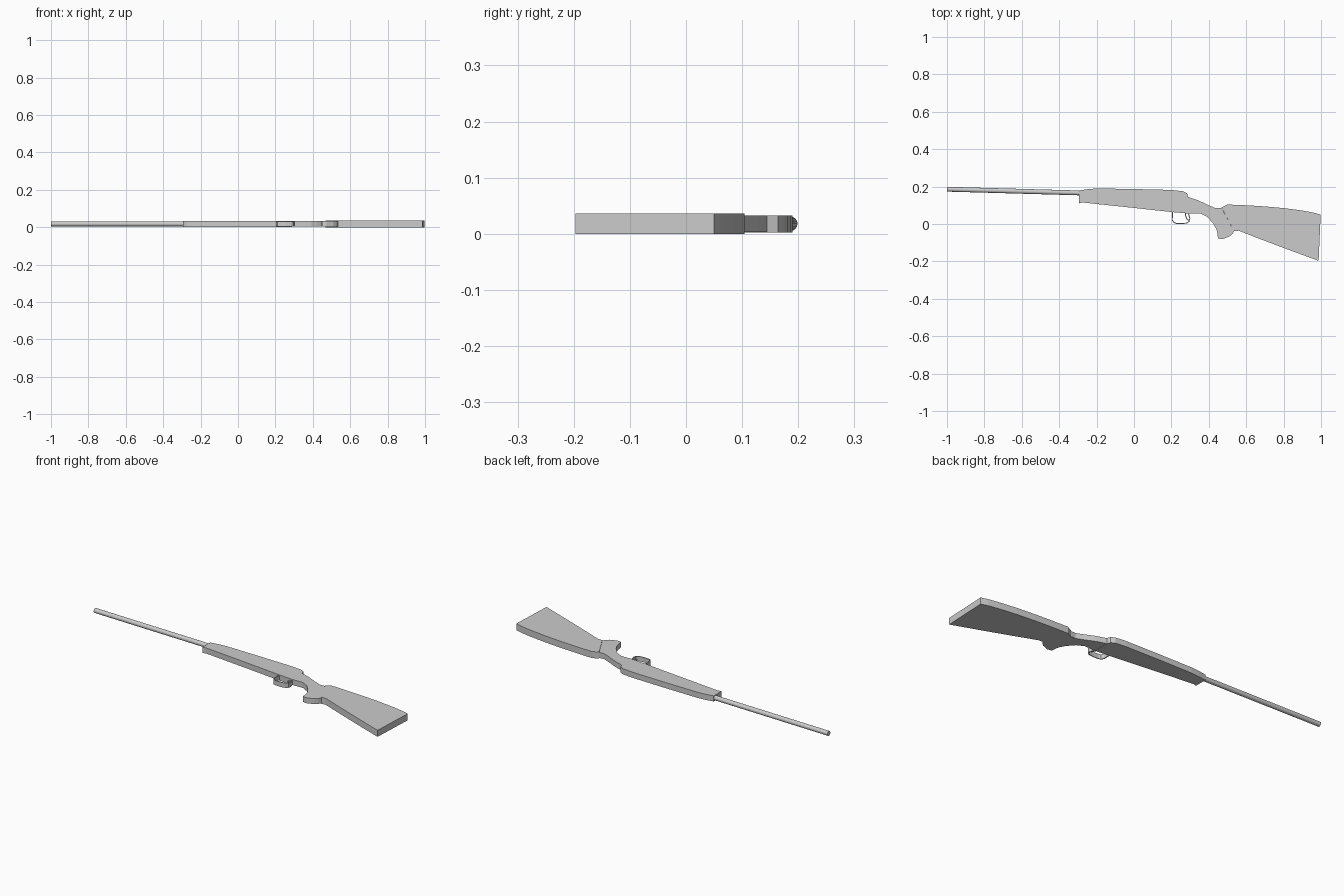
import bpy, bmesh
from mathutils import Vector

if "Cube" in bpy.data.objects:
    bpy.data.objects.remove(bpy.data.objects["Cube"])


def plate(name, pts, z0, z1):
    """Extrude a closed XY outline from z0 to z1."""
    bm = bmesh.new()
    face = bm.faces.new([bm.verts.new((x, y, z0)) for x, y in pts])
    ext = bmesh.ops.extrude_face_region(bm, geom=[face])
    for v in ext["geom"]:
        if isinstance(v, bmesh.types.BMVert):
            v.co.z = z1
    bmesh.ops.recalc_face_normals(bm, faces=bm.faces)
    me = bpy.data.meshes.new(name)
    bm.to_mesh(me)
    bm.free()
    ob = bpy.data.objects.new(name, me)
    bpy.context.collection.objects.link(ob)
    return ob


def strap(name, path, width, z0, z1):
    """Thin band following a path, inset by its width."""
    pts = [Vector(p) for p in path]
    inner = []
    for i, p in enumerate(pts):
        d = (pts[min(i + 1, len(pts) - 1)] - pts[max(i - 1, 0)]).normalized()
        inner.append(p + Vector((-d.y, d.x)) * width)
    return plate(name, [tuple(p) for p in pts + inner[::-1]], z0, z1)


# Fore-end
plate("fore_stock", [
    (-.294, .179), (-.25, .186), (-.2, .19), (0, .187), (.2, .182),
    (.262, .175), (.283, .164), (.29, .144), (.29, .056), (.2, .064),
    (0, .086), (-.275, .115), (-.294, .11)], .002, .033)

# Wrist with the hand grip
plate("wrist_grip", [
    (.29, .144), (.34, .128), (.4, .1), (.436, .085), (.468, .086),
    (.535, -.037), (.527, -.052), (.51, -.067), (.473, -.081), (.449, -.077),
    (.446, -.05), (.441, -.03), (.425, 0), (.393, .037), (.355, .057),
    (.29, .056)], .003, .033)

# Butt
plate("butt_stock", [
    (.468, .088), (.5, .104), (.6, .1), (.7, .094), (.8, .085), (.9, .072),
    (.96, .061), (.998, .05), (.987, -.197), (.816, -.134), (.66, -.075),
    (.56, -.036), (.535, -.037)], 0, .036)

# Guard loop and the lever inside it
strap("guard_loop", [
    (.203, .066), (.202, .022), (.21, .007), (.225, .001), (.26, 0),
    (.285, .003), (.298, .014), (.301, .03), (.293, .058)], .005, .005, .031)
strap("lever", [(.272, .06), (.273, .042), (.28, .026), (.292, .016)],
      .006, .012, .024)

# Barrel
a, b = Vector((-.9995, .186, .018)), Vector((-.25, .165, .018))
bpy.ops.mesh.primitive_cylinder_add(vertices=16, radius=.0128,
                                    depth=(b - a).length, location=(a + b) / 2)
barrel = bpy.context.object
barrel.name = "barrel"
barrel.rotation_euler = (b - a).to_track_quat('Z', 'Y').to_euler()
bpy.ops.object.shade_smooth_by_angle()
